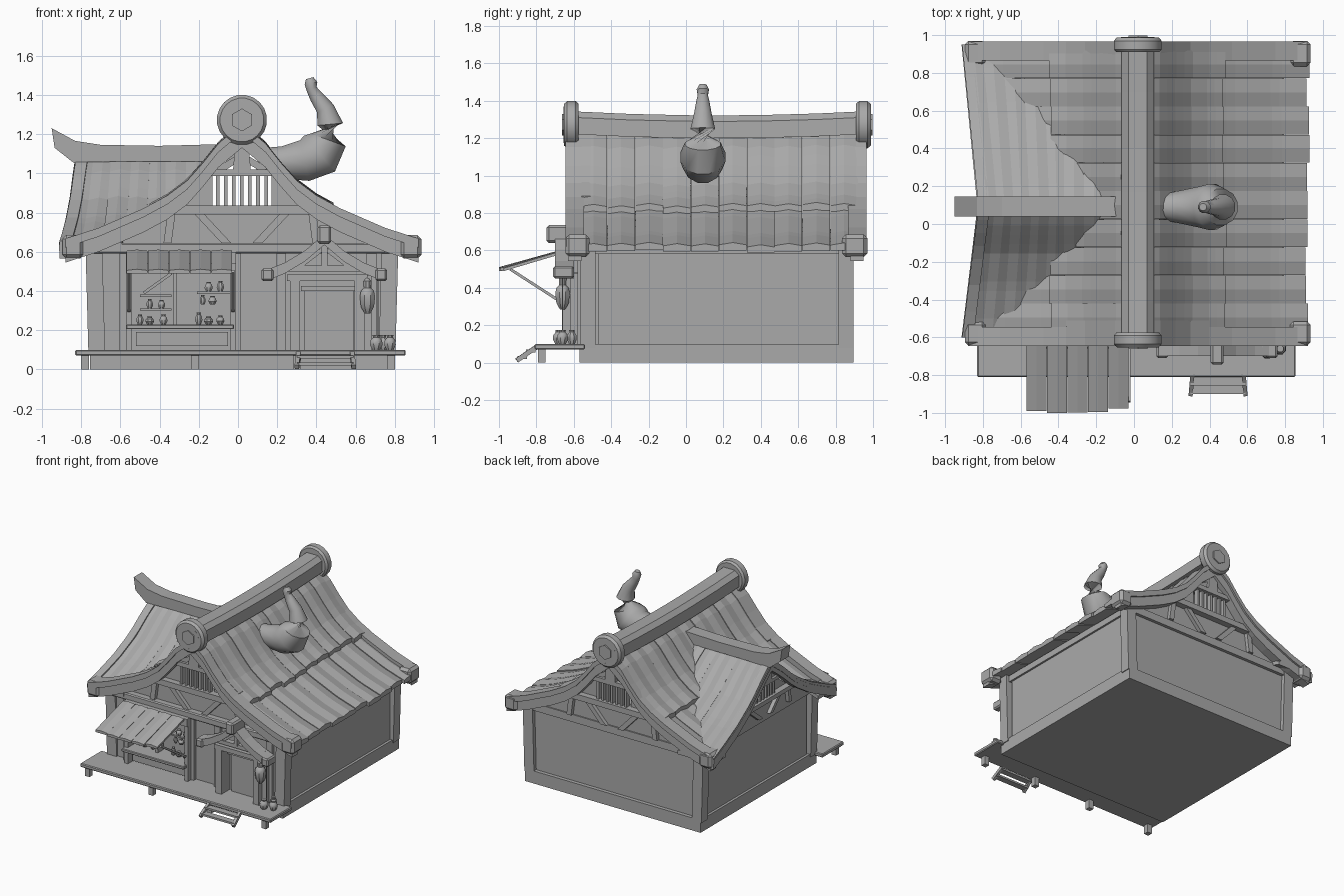
import bpy, bmesh, math, random
from mathutils import Vector as V

if "Cube" in bpy.data.objects:
    bpy.data.objects.remove(bpy.data.objects["Cube"])
random.seed(4)

grey = bpy.data.materials.new("plain grey")
grey.diffuse_color = (0.4, 0.4, 0.4, 1)
grey.use_nodes = True
grey.node_tree.nodes["Principled BSDF"].inputs["Base Color"].default_value = grey.diffuse_color

def mesh(name, verts, faces, smooth=0):
    bm = bmesh.new()
    vs = [bm.verts.new(v) for v in verts]
    for f in faces:
        bm.faces.new([vs[i] for i in f])
    bmesh.ops.recalc_face_normals(bm, faces=bm.faces)
    me = bpy.data.meshes.new(name)
    bm.to_mesh(me)
    bm.free()
    me.materials.append(grey)
    ob = bpy.data.objects.new(name, me)
    bpy.context.collection.objects.link(ob)
    if smooth:
        me.shade_smooth()
        me.set_sharp_from_angle(angle=math.radians(smooth))
    return ob

def loft(name, rings, smooth=0):
    n, m = len(rings[0]), len(rings)
    faces = [[k*n+i, k*n+(i+1) % n, (k+1)*n+(i+1) % n, (k+1)*n+i] for k in range(m-1) for i in range(n)]
    faces += [list(range(n)), list(range((m-1)*n, m*n))]
    return mesh(name, [p for r in rings for p in r], faces, smooth)

def box(name, x0, x1, y0, y1, z0, z1, bevel=0):
    ob = loft(name, [[(x0, y0, z), (x1, y0, z), (x1, y1, z), (x0, y1, z)] for z in (z0, z1)])
    if bevel:
        b = ob.modifiers.new("bevel", 'BEVEL')
        b.width, b.segments = bevel, 1
    return ob

def ribbon(name, pts, w, t, crown=0.0):
    """Board along pts (top surface), half width vector w, thickness t downward."""
    w, up = V(w), V((0, 0, 1))
    return loft(name, [[p-w, p+up*crown, p+w, p+w-up*t, p-w-up*t] for p in map(V, pts)])

def bar(name, p, q, w, h):
    p, q = V(p), V(q)
    d = (q-p).to_track_quat('Z', 'Y')
    c = [d @ V((a*w/2, b*h/2, 0)) for a, b in ((-1, -1), (1, -1), (1, 1), (-1, 1))]
    return loft(name, [[p+o for o in c], [q+o for o in c]])

def tube(name, path, n=12, smooth=35):
    """Round rings along path of (x, y, z, radius)."""
    P, rings = [V(p[:3]) for p in path], []
    for k, p in enumerate(P):
        q = (P[min(k+1, len(P)-1)]-P[max(k-1, 0)]).to_track_quat('Z', 'Y')
        rings.append([p+q @ V((math.cos(a), math.sin(a), 0))*path[k][3]
                      for a in (2*math.pi*(i+.5)/n for i in range(n))])
    return loft(name, rings, smooth)

def lerp(tab, d):
    for (a, za), (b, zb) in zip(tab, tab[1:]):
        if d <= b:
            return za+(zb-za)*(d-a)/(b-a)
    return tab[-1][1]

# roof curves: main ridge along y, cross gable ridge along x on the left
CX, CY = 0.02, 0.09
MAIN = [(0, 1.24), (.12, 1.14), (.2, 1.04), (.28, .95), (.38, .875), (.5, .81), (.73, .71), (.92, .65)]
SIDE = [(0, 1.09), (.15, 1.01), (.35, .88), (.6, .77), (.85, .69), (1, .65)]
span = lambda s: .86 if s > 0 else .69
main_z = lambda x: lerp(MAIN, abs(x-CX))
side_z = lambda y: lerp(SIDE, min(1, abs(y-CY)/span(y-CY)))

# body, base and corner posts
box("base", -.755, .795, -.57, .895, 0, .1)
box("house_body", -.735, .775, -.47, .865, .1, .63)
for x, sx in ((-.72, -1), (.76, 1)):
    for y, sy in ((-.525, -1), (.855, 1)):
        bar("corner_post", (x, y, .08), (x+sx*.015, y, .63), .08, .085)
    box("side_top_rail", x-.025, x+.03, -.5, .88, .58, .63)
box("back_top_rail", -.73, .77, .85, .89, .58, .64)

# front wall plates around the shop opening
for x0, x1, z0, z1 in ((-.72, -.54, .1, .62), (-.54, -.03, .1, .21), (-.54, -.03, .5, .62), (-.03, .75, .1, .62)):
    box("front_wall", x0, x1, -.55, -.46, z0, z1)
for x in (-.58, -.01, .22, .68):
    box("front_stud", x-.025, x+.025, -.58, -.54, .1, .6)
box("front_beam", -.75, .79, -.595, -.53, .59, .645, .008)

# gable ends: panel, beams, slats and braces
def gable(name, at, kr, kl, k):
    def g(part, pts, a, b):
        loft(name+part, [[at(u*(kr if u > 0 else kl), .62+(z-.62)*k, o) for u, z in pts] for o in (a, b)])
    def rect(part, u0, u1, z0, z1, a, b):
        g(part, [(u0, z0), (u1, z0), (u1, z1), (u0, z1)], a, b)
    g("_panel", [(-.76, .6), (.76, .6), (.76, .63), (.39, .8), (-.39, .8), (-.76, .63)], 0, .04)
    rect("_tie_beam", -.42, .42, .79, .835, -.05, .04)
    rect("_upper_beam", -.2, .2, .985, 1.02, -.05, .04)
    g("_king_post", [(-.045, 1.02), (.045, 1.02), (.03, 1.2), (-.03, 1.2)], -.05, .03)
    for s in (-1, 1):
        g("_side_panel", [(s*.15, .835), (s*.36, .835), (s*.15, 1.0)], 0, .03)
        g("_top_strut", [(s*.03, 1.05), (s*.03, 1.09), (s*.13, 1.03), (s*.11, 1.0)], -.03, .02)
        g("_brace", [(s*.05, .64), (s*.1, .64), (s*.24, .79), (s*.19, .79)], -.03, .01)
        g("_outer_brace", [(s*.36, .64), (s*.4, .64), (s*.38, .79), (s*.34, .79)], -.03, .01)
    for i in range(7):
        rect("_slat", -.132+i*.041, -.114+i*.041, .83, .99, -.03, .01)

gable("front_gable", lambda u, z, o: (CX+u, -.54+o, z), 1, 1, 1)
gable("back_gable", lambda u, z, o: (CX+u, .88-o, z), 1, 1, 1)
gable("left_gable", lambda u, z, o: (-.75+o, CY+u, z), .98, .78, .75)

# main roof planks in two overlapping courses, stopping at the left valleys
N = 10
for s in (-1, 1):
    for i in range(N):
        w = 1.49/N
        y = -.57+(i+.5)*w
        for nm, d0, d1, dz in (("lower_plank", .42, .9, -.03), ("upper_plank", .03, .46, .005)):
            d1 += random.uniform(-.012, .012)
            dz += random.uniform(-.006, .006)
            pts = [(CX+s*d, y, main_z(CX+s*d)+dz) for d in (d0+(d1-d0)*j/10 for j in range(11))]
            if s < 0:
                pts = [p for p in pts if p[2] > side_z(y)-.08]
            if len(pts) > 1:
                ribbon(nm, pts, (0, w/2-.001, 0), .03, .012)

# cross gable planks
lean = lambda x, t: x+.09*(1-t)*max(0, (-x-.3)/.6)
for s in (-1, 1):
    for i in range(7):
        x = -.86+i*.108
        dz = random.uniform(-.006, .006)
        ts = [t/14 for t in range(15) if lerp(SIDE, t/14) > main_z(x)-.09]
        if len(ts) > 1:
            ribbon("cross_plank", [(lean(x, t), CY+s*t*span(s), lerp(SIDE, t)+dz-.01) for t in ts],
                   (.053, 0, 0), .03, .012)
    ts = [t/10 for t in range(11)]
    ribbon("cross_rake", [(lean(-.88, t), CY+s*t*span(s), lerp(SIDE, t)+.005) for t in ts], (.03, 0, 0), .09)

# curved rake boards and corner caps at front and back
for y in (-.595, .915):
    for s in (-1, 1):
        line = [(CX+s*d, z) for d, z in MAIN if d < .91]+[(CX+s*.9, .655)]
        ribbon("rake_top", [(x, y, z+.012) for x, z in line], (0, .05, 0), .045)
        ribbon("rake_board", [(x, y, z-.02) for x, z in line], (0, .035, 0), .09)
        ribbon("rake_inner_trim", [(x, y-.06*(1 if y > 0 else -1), z+.015) for x, z in line if abs(x-CX) < .5],
               (0, .025, 0), .04)
        box("rake_end_cap", CX+s*.86-.055, CX+s*.86+.055, y-.05 if y < 0 else y-.08,
            y+.08 if y < 0 else y+.055, .565, .685, .02)

# main ridge with round end discs
ribbon("main_ridge", [(CX, y, 1.322+.022*((y-.17)/.78)**2) for y in (-.6, -.4, -.1, .17, .45, .7, .95)],
       (0, 0, 0), .1).name = "ridge_core"
loft("main_ridge", [[(CX+u, y, z+.022*((y-.17)/.78)**2) for u, z in
     ((-.088, 1.2), (-.085, 1.29), (-.05, 1.322), (.05, 1.322), (.085, 1.29), (.088, 1.2))]
     for y in (-.6, -.3, 0, .17, .4, .7, .95)])
bpy.data.objects.remove(bpy.data.objects["ridge_core"])
for y, s in ((-.575, -1), (.91, 1)):
    tube("ridge_disc", [(CX, y+s*a, 1.272, r) for a, r in ((0, .115), (.015, .128), (.06, .128), (.078, .112), (.079, .09), (.07, .085))], 20, 30)
    tube("disc_boss", [(CX, y+s*a, 1.272, .058) for a in (.05, .088)], 6, 0)

# cross ridge with upturned end
loft("cross_ridge", [[(x, y, z) for x, z in ((-.02, 1.15), (-.4, 1.14), (-.7, 1.145), (-.83, 1.165), (-.95, 1.23),
     (-.935, 1.13), (-.84, 1.055), (-.6, 1.06), (0, 1.06))] for y in (.04, .145)])

# curled horn on the right slope
tube("horn", [(x, CY, z, r) for x, z, r in ((.1, 1.07, .06), (.22, 1.055, .085), (.34, 1.065, .11), (.415, 1.1, .125),
     (.46, 1.17, .098), (.47, 1.25, .068), (.445, 1.33, .048), (.4, 1.39, .037), (.375, 1.43, .028),
     (.372, 1.46, .034), (.365, 1.485, .02))], 12, 40)

# deck, feet and steps
box("deck", -.83, .855, -.81, -.54, .07, .1, .006)
for x in (-.78, -.22, .3, .78):
    box("deck_foot", x-.02, x+.02, -.79, -.75, 0, .07)
for x in (.31, .58):
    bar("step_stringer", (x+(.01 if x > .4 else -.01), -.905, .012), (x, -.79, .09), .022, .025)
for y, z in ((-.875, .03), (-.83, .065)):
    box("step_tread", .3, .59, y-.025, y+.025, z-.01, z+.005)

# shop window: frame, counter, awning, shelves and goods
for x in (-.555, -.025):
    box("window_jamb", x-.015, x+.015, -.62, -.46, .1, .56)
    bar("awning_prop", (x, -.94, .5), (x, -.63, .3), .015, .015)
box("window_head", -.57, -.01, -.63, -.54, .54, .6)
box("counter", -.57, -.02, -.66, -.47, .205, .23, .005)
box("counter_skirt", -.52, -.05, -.59, -.54, .12, .19)
box("window_mullion", -.33, -.31, -.57, -.5, .23, .5)
for i in range(5):
    x = -.515+i*.108
    ribbon("awning_board", [(x, -.64, .605), (x, -.985+random.uniform(-.015, .015), .505)], (.053, 0, 0), .016, .006)
for x0, x1, z in ((-.21, -.04, .385), (-.5, -.34, .37), (-.5, -.34, .3)):
    box("shelf", x0, x1, -.54, -.46, z, z+.012)
def pot(name, x, y, z, r, h):
    tube(name, [(x, y, z+h*a, r*b) for a, b in ((0, .6), (.35, 1), (.65, .9), (.85, .5), (1, .6))], 8)
for x, z, r, h in ((-.15, .397, .022, .05), (-.09, .397, .02, .055), (-.18, .33, .016, .05), (-.13, .33, .022, .045),
                   (-.45, .31, .018, .05), (-.39, .31, .02, .045), (-.5, .23, .02, .05), (-.45, .23, .024, .04),
                   (-.38, .23, .022, .05), (-.2, .23, .02, .06), (-.15, .23, .025, .04), (-.09, .23, .022, .045)):
    pot("goods", x, -.53, z, r, h)
bar("leaning_strut", (-.48, -.57, .39), (-.34, -.57, .49), .015, .015)

# door with frame and little gabled porch roof
box("door", .34, .59, -.57, -.54, .1, .41)
box("door_lintel_inner", .32, .61, -.59, -.54, .4, .425)
for x in (.29, .62):
    box("door_post", x-.025, x+.025, -.66, -.55, .1, .48)
box("door_beam", .25, .66, -.66, -.56, .45, .485)
box("porch_tie", .22, .68, -.655, -.61, .5, .53)
for s in (-1, 1):
    line = [(.44+s*.0, .69), (.44+s*.1, .605), (.44+s*.2, .545), (.44+s*.3, .505)]
    ribbon("porch_board", [(x, -.65, z) for x, z in line], (0, .05, 0), .055)
    box("porch_end", .44+s*.29-.03, .44+s*.29+.03, -.71, -.6, .45, .515, .01)
    bar("porch_brace", (.44+s*.13, -.64, .52), (.44, -.64, .62), .02, .02)
box("porch_ridge", .405, .475, -.745, -.58, .64, .735, .012)
box("porch_king_post", .425, .455, -.66, -.62, .52, .65)

# lantern, hanging cord and pots at the right post
tube("lantern", [(.66, -.66, z, r) for z, r in ((.285, .015), (.3, .025), (.32, .036), (.37, .042), (.4, .036), (.415, .02), (.45, .022), (.465, .008))], 8)
bar("cord", (.715, -.66, .1), (.715, -.66, .47), .006, .006)
box("side_post", .64, .68, -.62, -.56, .1, .48)
for x, y, r in ((.705, -.68, .035), (.775, -.66, .032), (.74, -.61, .028)):
    pot("floor_pot", x, y, .1, r, .075)
